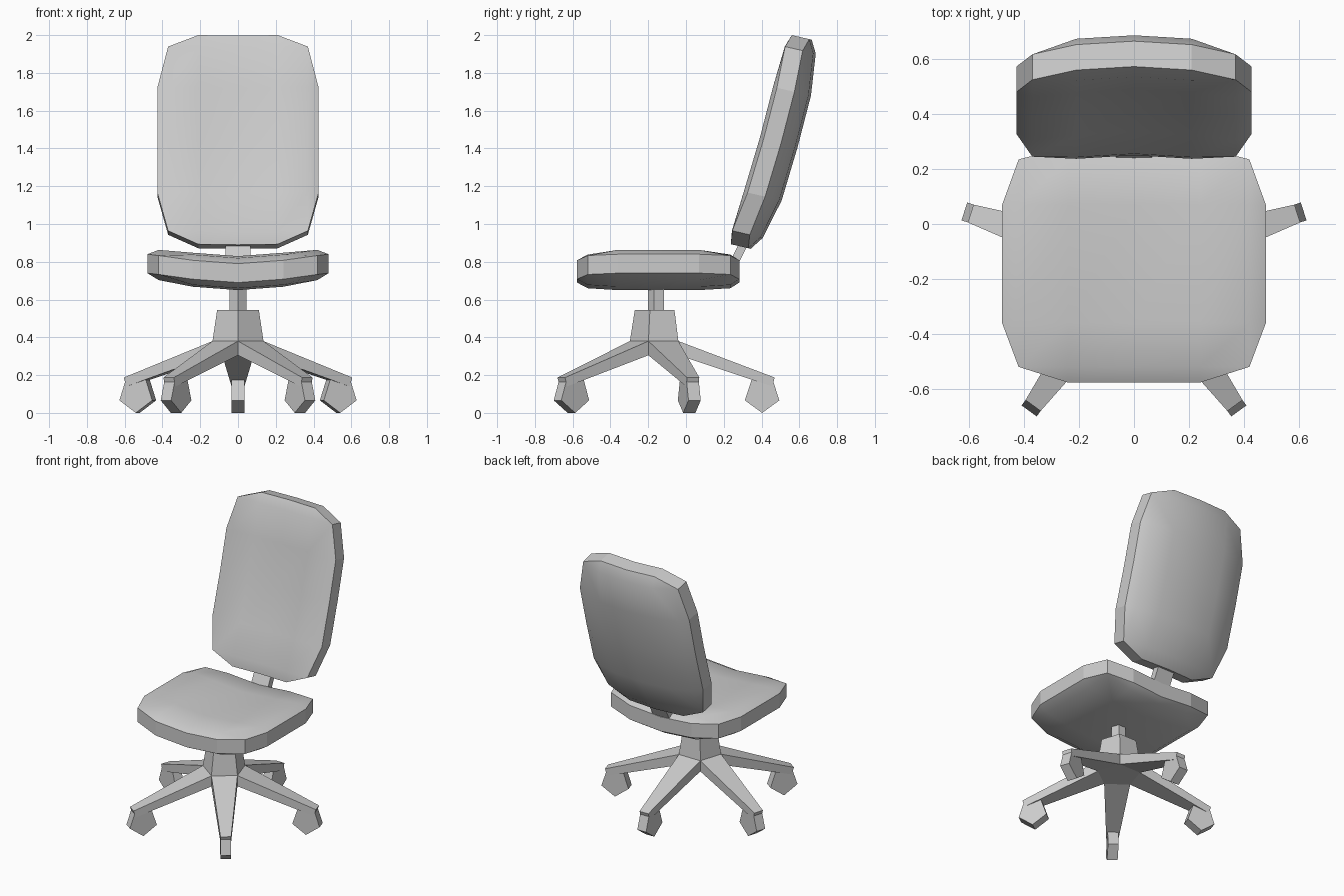
import bpy, bmesh, math
from mathutils import Vector

if "Cube" in bpy.data.objects:
    bpy.data.objects.remove(bpy.data.objects["Cube"])

CENTRE_Y = -0.155  # axis of the star base


def finish(name, bm):
    bmesh.ops.recalc_face_normals(bm, faces=bm.faces)
    mesh = bpy.data.meshes.new(name)
    bm.to_mesh(mesh)
    bm.free()
    obj = bpy.data.objects.new(name, mesh)
    bpy.context.collection.objects.link(obj)
    return obj


def cushion(name, half, bend, rows, normal, thick):
    """Padded octagonal slab: curved sheet with raised, smooth faces and a flat rim."""
    bm = bmesh.new()
    xs = [-x for x in reversed(half)] + [0] + list(half)
    bends = list(reversed(bend)) + [0] + list(bend)
    ni, nj = len(xs), len(rows)
    front, back, mate = {}, {}, {}
    for i in range(ni):
        for j in range(nj):
            di, dj = min(i, ni - 1 - i), min(j, nj - 1 - j)
            if di + dj < 2:
                continue  # cut corners
            rim = di == 0 or dj == 0 or di + dj == 2
            dome = 0 if rim else (0.04 if min(di, dj) > 1 else 0.03)
            p = Vector((xs[i], *rows[j])) + normal * bends[i]
            a = bm.verts.new(p + normal * dome)
            b = bm.verts.new(p - normal * (thick + dome))
            front[i, j], back[i, j], mate[a] = a, b, b
    for grid in (front, back):
        for i in range(ni - 1):
            for j in range(nj - 1):
                keys = ((i, j), (i + 1, j), (i + 1, j + 1), (i, j + 1))
                vs = [grid[k] for k in keys if k in grid]
                if len(vs) > 2:
                    bm.faces.new(vs).smooth = True
    for e in [e for e in bm.edges if e.is_boundary and e.verts[0] in mate]:
        a, b = e.verts
        bm.faces.new((a, b, mate[b], mate[a]))
    return finish(name, bm)


def ring(bm, r, z):
    # pentagon with one corner facing the front
    return [bm.verts.new((r * math.cos(a), CENTRE_Y + r * math.sin(a), z))
            for a in (math.radians(-90 + 72 * k) for k in range(5))]


def prism(name, lower, upper):
    bm = bmesh.new()
    a, b = ring(bm, *lower), ring(bm, *upper)
    bm.faces.new(a)
    bm.faces.new(b)
    for k in range(5):
        n = (k + 1) % 5
        bm.faces.new((a[k], a[n], b[n], b[k]))
    return finish(name, bm)


def on_arm(angle, r, side, z):
    c, s = math.cos(angle), math.sin(angle)
    return (r * c - side * s, CENTRE_Y + r * s + side * c, z)


# seat
cushion("seat", (0.24, 0.42, 0.48), (0.018, 0.043, 0.05),
        [(y, 0.79) for y in (-0.577, -0.52, -0.36, 0.07, 0.235, 0.282)],
        Vector((0, 0, 1)), 0.1)

# backrest
tilt = math.radians(13)
cushion("backrest", (0.21, 0.37, 0.427), (0.013, 0.041, 0.05),
        [(0.25, 0.89), (0.285, 0.955), (0.375, 1.155), (0.46, 1.44),
         (0.53, 1.71), (0.565, 1.93), (0.573, 1.997)],
        Vector((0, -math.cos(tilt), math.sin(tilt))), 0.095)

# bracket joining seat and backrest
bm = bmesh.new()
bmesh.ops.create_cube(bm, size=1)
bracket = finish("back_bracket", bm)
bracket.scale = (0.13, 0.045, 0.24)
bracket.rotation_euler.x = -math.atan2(0.45, 0.9)
bracket.location = (0, 0.283, 0.85)

# gas post
prism("post", (0.047, 0.5), (0.047, 0.7))

# star base: hub and five tapering arms
bm = bmesh.new()
top, mid, low = ring(bm, 0.116, 0.545), ring(bm, 0.142, 0.38), ring(bm, 0.142, 0.305)
bm.faces.new(top)
bm.faces.new(low)
W = 0.034
for k in range(5):
    n = (k + 1) % 5
    ang = math.radians(-54 + 72 * k)
    ta, tb, ba, bb = (bm.verts.new(on_arm(ang, r, s, z)) for r, s, z in
                      ((0.625, -W, 0.187), (0.625, W, 0.187),
                       (0.61, -W, 0.14), (0.61, W, 0.14)))
    for f in ((top[k], top[n], mid[n], mid[k]), (mid[k], mid[n], tb, ta),
              (low[k], low[n], bb, ba), (mid[k], ta, ba, low[k]),
              (mid[n], tb, bb, low[n]), (ta, tb, bb, ba)):
        bm.faces.new(f)
finish("star_base", bm)

# casters: five-sided wheels pointing down
for k in range(5):
    ang = math.radians(-54 + 72 * k)
    bm = bmesh.new()
    sides = []
    for s in (-W, W):
        pts = [(0.558 + 0.096 * math.sin(t), 0.096 - 0.096 * math.cos(t))
               for t in (math.radians(72 * i) for i in range(5))]
        sides.append([bm.verts.new(on_arm(ang, r, s, z)) for r, z in pts])
    a, b = sides
    bm.faces.new(a)
    bm.faces.new(b)
    for i in range(5):
        n = (i + 1) % 5
        bm.faces.new((a[i], a[n], b[n], b[i]))
    finish(f"caster_{k + 1}", bm)
